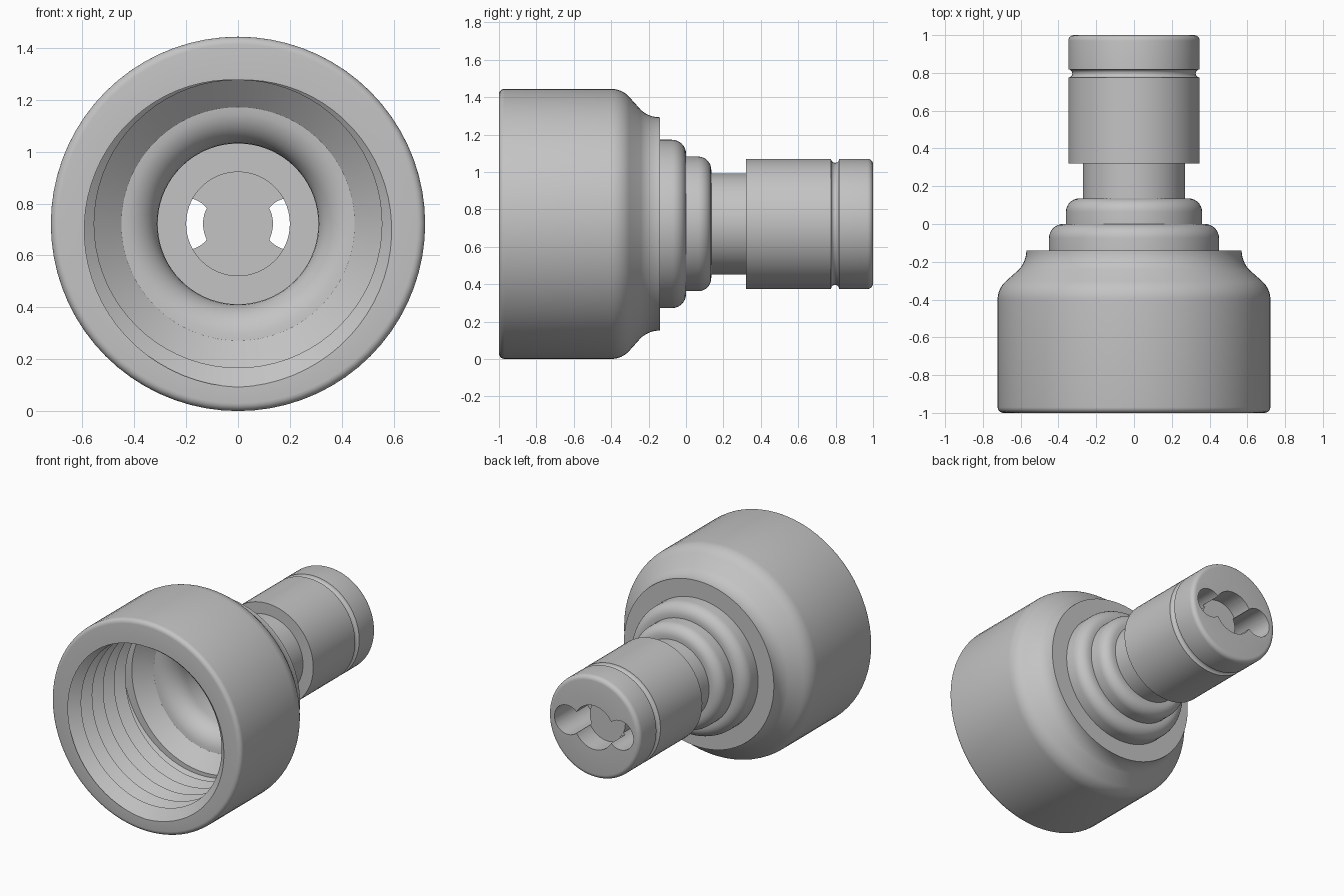
import bpy, bmesh, math
from mathutils import Matrix, Vector

cube = bpy.data.objects.get("Cube")
if cube:
    bpy.data.objects.remove(cube, do_unlink=True)

R = 0.722                 # outer radius, also the height of the axis
SEG = 72
PITCH, CREST, ROOT = 0.12, 0.555, 0.63
FRONT, THREAD_END = -1.0, -0.36

grey = bpy.data.materials.new("plain grey")
grey.use_nodes = True
grey.diffuse_color = (0.55, 0.55, 0.55, 1)
grey.node_tree.nodes["Principled BSDF"].inputs["Base Color"].default_value = (0.55, 0.55, 0.55, 1)


def arc(cy, cr, radius, start, end, n=8):
    """Arc of (y, r) points; 0 degrees points along +y, 90 outward."""
    angles = [math.radians(start + (end - start) * i / n) for i in range(n + 1)]
    return [(cy + radius * math.cos(a), cr + radius * math.sin(a)) for a in angles]


def thread(turn):
    """Points of a V thread at one angle, from back to front."""
    points = []
    for k in range(-3, 14):
        y = FRONT + PITCH * (k / 2 + turn)
        y = min(max(y, FRONT), THREAD_END)
        phase = ((y - FRONT) / PITCH - turn) % 1.0
        points.append((y, CREST + (ROOT - CREST) * (1 - abs(2 * phase - 1))))
    return points[::-1]


def finish(bm, name):
    mesh = bpy.data.meshes.new(name)
    bm.to_mesh(mesh)
    bm.free()
    mesh.materials.append(grey)
    ob = bpy.data.objects.new(name, mesh)
    bpy.context.collection.objects.link(ob)
    return ob


def cylinder(name, x, radius, y0, y1, segments=48):
    bm = bmesh.new()
    place = Matrix.Translation((x, (y0 + y1) / 2, R)) @ Matrix.Rotation(math.pi / 2, 4, 'X')
    bmesh.ops.create_cone(bm, cap_ends=True, segments=segments, radius1=radius,
                          radius2=radius, depth=y1 - y0, matrix=place)
    return finish(bm, name)


def smooth(ob):
    bpy.ops.object.select_all(action='DESELECT')
    ob.select_set(True)
    bpy.context.view_layer.objects.active = ob
    bpy.ops.object.shade_smooth_by_angle(angle=math.radians(32))


# Bore, flat inner seat and flared throat
inside = [(0.70, 0), (0.70, 0.2), (0.03, 0.2), (0.03, 0.31)]
inside += arc(-0.13, 0.45, 0.14, 270, 180)
inside += [(THREAD_END, CREST)]

# Socket with its curved shoulder
outside = arc(-0.97, R - 0.03, 0.03, 180, 90, 5)
outside += arc(-0.40, R - 0.13, 0.13, 90, 42)
outside += arc(-0.14, 0.72, 0.15, 228, 270)
# Two rounded steps
outside += [(-0.14, 0.45)] + arc(-0.075, 0.375, 0.075, 90, 0)
outside += [(0, 0.36)] + arc(0.065, 0.29, 0.07, 90, 0)
# Neck, plug body and ring groove
outside += [(0.135, 0.27), (0.32, 0.27), (0.32, 0.348), (0.775, 0.348)]
outside += arc(0.797, 0.348, 0.022, 180, 360, 6)
outside += arc(0.97, 0.318, 0.03, 90, 0, 5) + [(1.0, 0)]

# Revolve the whole section around the y axis
bm = bmesh.new()
columns = []
for j in range(SEG + 1):
    turn = j / SEG
    a = 2 * math.pi * turn
    section = inside + thread(turn) + outside
    columns.append([bm.verts.new((r * math.sin(a), y, R + r * math.cos(a)))
                    for y, r in section])
for c0, c1 in zip(columns, columns[1:]):
    for i in range(len(c0) - 1):
        bm.faces.new((c0[i], c0[i + 1], c1[i + 1], c1[i]))
bmesh.ops.remove_doubles(bm, verts=bm.verts, dist=0.0002)
bmesh.ops.dissolve_degenerate(bm, edges=bm.edges, dist=0.0001)
bmesh.ops.recalc_face_normals(bm, faces=bm.faces)
body = finish(bm, "connector_body")

# Three-lobed recess in the rear end
cutters = [cylinder("recess_cutter", 0, 0.15, 0.85, 1.1)]
for side in (-1, 1):
    cutters.append(cylinder("lobe_cutter", side * 0.2, 0.1, 0.66, 1.1))
bpy.context.view_layer.objects.active = body
for cutter in cutters:
    cutter.hide_render = True
    mod = body.modifiers.new("recess", 'BOOLEAN')
    mod.operation = 'DIFFERENCE'
    mod.solver = 'EXACT'
    mod.object = cutter
    bpy.ops.object.modifier_apply(modifier=mod.name)
for cutter in cutters:
    bpy.data.objects.remove(cutter, do_unlink=True)
smooth(body)

# Round hub left standing between the two through slots
smooth(cylinder("centre_hub", 0, 0.135, 0.698, 0.852))
